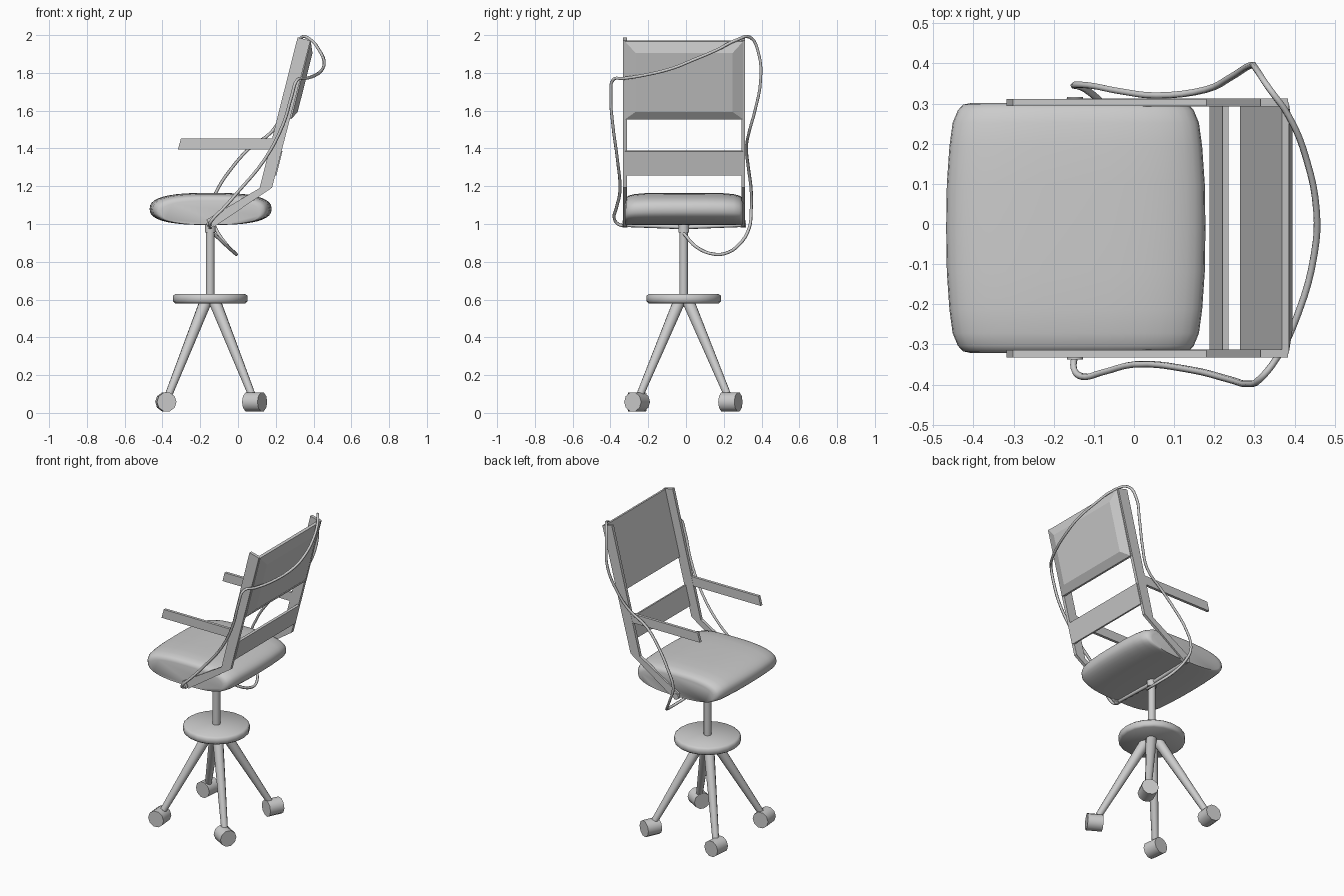
import bpy, bmesh, math
from mathutils import Vector

cube = bpy.data.objects.get("Cube")
if cube:
    bpy.data.objects.remove(cube, do_unlink=True)

grey = bpy.data.materials.new("plain grey")
grey.use_nodes = True
grey.diffuse_color = (0.6, 0.6, 0.6, 1)
grey.node_tree.nodes["Principled BSDF"].inputs["Base Color"].default_value = (0.6, 0.6, 0.6, 1)

CX, CY = -0.147, -0.012          # column axis
POST_Y = (-0.323, 0.303)         # both side frames


def finish(bm, name, smooth=None):
    bmesh.ops.recalc_face_normals(bm, faces=bm.faces)
    mesh = bpy.data.meshes.new(name)
    bm.to_mesh(mesh)
    bm.free()
    mesh.materials.append(grey)
    obj = bpy.data.objects.new(name, mesh)
    bpy.context.collection.objects.link(obj)
    if smooth:
        bpy.ops.object.select_all(action='DESELECT')
        obj.select_set(True)
        bpy.context.view_layer.objects.active = obj
        bpy.ops.object.shade_smooth_by_angle(angle=math.radians(smooth))
    return obj


def loft(name, rings, smooth=None):
    """Skin a list of equal point rings and cap both ends."""
    bm = bmesh.new()
    rows = [[bm.verts.new(p) for p in ring] for ring in rings]
    n = len(rows[0])
    for a, b in zip(rows, rows[1:]):
        for i in range(n):
            j = (i + 1) % n
            bm.faces.new((a[i], a[j], b[j], b[i]))
    bm.faces.new(rows[0])
    bm.faces.new(rows[-1])
    return finish(bm, name, smooth)


def rod(name, a, b, r1, r2, sides, smooth=50):
    """Tapered cylinder between two points."""
    a, b = Vector(a), Vector(b)
    turn = (b - a).to_track_quat('Z', 'Y')
    rings = []
    for p, r in ((a, r1), (b, r2)):
        rings.append([p + turn @ Vector((r * math.cos(t), r * math.sin(t), 0))
                      for t in (math.tau * i / sides for i in range(sides))])
    return loft(name, rings, smooth)


def plate(name, profile, y0, y1):
    """Extrude an x-z outline along y."""
    return loft(name, [[(x, y, z) for x, z in profile] for y in (y0, y1)])


def tube(name, points, radius):
    curve = bpy.data.curves.new(name, 'CURVE')
    curve.dimensions = '3D'
    curve.bevel_depth = radius
    curve.bevel_resolution = 1
    curve.resolution_u = 4
    curve.use_fill_caps = True
    spline = curve.splines.new('BEZIER')
    spline.bezier_points.add(len(points) - 1)
    for bp, p in zip(spline.bezier_points, points):
        bp.co = p
        bp.handle_left_type = bp.handle_right_type = 'AUTO'
    curve.materials.append(grey)
    obj = bpy.data.objects.new(name, curve)
    bpy.context.collection.objects.link(obj)


# Base: foot ring, column, splayed legs and castors
disc = [(0.185, 0.58), (0.197, 0.59), (0.197, 0.62), (0.185, 0.63)]
loft("foot_disc", [[(CX + r * math.cos(math.tau * i / 20), CY + r * math.sin(math.tau * i / 20), z)
                    for i in range(20)] for r, z in disc], 50)
rod("column", (CX, CY, 0.56), (CX, CY, 1.02), 0.023, 0.023, 12)
rod("column_collar", (CX, CY, 0.955), (CX, CY, 1.0), 0.029, 0.029, 12)
castor_axis = {(1, -1): (0.87, -0.5), (-1, -1): (0.1, -1), (1, 1): (0.42, 0.9), (-1, 1): (0.1, 1)}
for (sx, sy), axis in castor_axis.items():
    hub = Vector((CX + 0.235 * sx, CY + 0.247 * sy, 0.058))
    rod("leg", (CX + 0.02 * sx, CY + 0.02 * sy, 0.6), hub, 0.033, 0.019, 10)
    half = Vector((*axis, 0)).normalized() * 0.047
    rod("castor", hub - half, hub + half, 0.052, 0.052, 10)

# Seat cushion: rounded section swept across the width
stations = [(0, 1, 1), (0.35, 0.995, 1), (0.65, 0.975, 0.99), (0.84, 0.95, 0.96),
            (0.94, 0.91, 0.91), (0.985, 0.87, 0.85), (1, 0.8, 0.75)]
rows = [(-t, w, h) for t, w, h in reversed(stations[1:])] + stations


def section(t, w, h, n=40):
    ring = []
    for i in range(n):
        c, s = math.cos(math.tau * i / n), math.sin(math.tau * i / n)
        x = math.copysign(abs(c) ** 0.72, c) * 0.323 * w
        z = math.copysign(abs(s) ** 0.8, s) * 0.085
        z = 0.995 + (z + 0.085) * h + 0.004 * (1 - h)
        ring.append((-0.145 + x, -0.01 + 0.312 * t, z))
    return ring


loft("seat_cushion", [section(*r) for r in rows], 60)

# Reclined frame: up is measured along the posts, back is away from the sitter
LEAN = Vector((0.245, 0.97)).normalized()
FOOT = Vector((0.114, 1.19))


def lean(z, back):
    """Point at height z on the post front, moved backwards."""
    p = FOOT + LEAN * ((z - FOOT.y) / LEAN.y)
    return p + Vector((LEAN.y, -LEAN.x)) * back


post = [(-0.168, 1.022), FOOT, lean(1.988, 0), lean(1.988, 0.07), (0.18, 1.192), (-0.125, 0.985)]
arm = [(-0.318, 1.395), (-0.302, 1.453), (0.19, 1.453), (0.17, 1.395)]
for side, y in zip(("right", "left"), POST_Y):
    plate(side + "_post", post, y - 0.01, y + 0.01)
    plate(side + "_armrest", arm, y - 0.009, y + 0.009)
    rod(side + "_pivot", (CX, y - 0.014, 1.0), (CX, y + 0.014, 1.0), 0.02, 0.02, 10)

# Back rest: cushioned upper panel and a thin lower slat
plate("lower_slat", [lean(1.274, 0.055), lean(1.402, 0.055), lean(1.402, 0.07), lean(1.274, 0.07)], *POST_Y)


def panel_ring(back, inset):
    y0, y1 = POST_Y[0] + inset, POST_Y[1] - inset
    lo, hi = lean(1.572 + inset * 0.8, back), lean(1.985 - inset, back)
    return [(lo.x, y0, lo.y), (lo.x, y1, lo.y), (hi.x, y1, hi.y), (hi.x, y0, hi.y)]


loft("back_panel", [panel_ring(0.055, 0), panel_ring(0.073, 0), panel_ring(0.097, 0.057)])

# Cross bar beneath the seat, sagging a little at the column
bar = [(CX, POST_Y[0], 0.995), (CX, CY, 0.983), (CX, POST_Y[1], 0.995)]
for a, b in zip(bar, bar[1:]):
    rod("cross_bar", a, b, 0.011, 0.011, 8)

# Loose cable looping from the column, behind the back and down the other side
tube("cable", [
    (-.13, CY, .95), (-.05, .06, .875), (-.01, .15, .84), (-.015, .21, .845),
    (-.06, .28, .89), (-.12, .335, .98), (-.15, .345, 1.07), (-.11, .345, 1.18),
    (-.03, .33, 1.3), (.06, .32, 1.4), (.18, .335, 1.49), (.24, .365, 1.6),
    (.29, .395, 1.76), (.305, .385, 1.9), (.335, .34, 1.988), (.385, .27, 1.975),
    (.43, .16, 1.92), (.455, .03, 1.865), (.45, -.07, 1.825), (.41, -.22, 1.788),
    (.355, -.335, 1.77), (.315, -.385, 1.765), (.285, -.398, 1.68), (.24, -.388, 1.53),
    (.14, -.363, 1.34), (0, -.35, 1.17), (-.08, -.37, 1.08), (-.13, -.38, 1.03),
    (-.15, -.36, 1.0), (CX, -.325, .99)], 0.0085)
